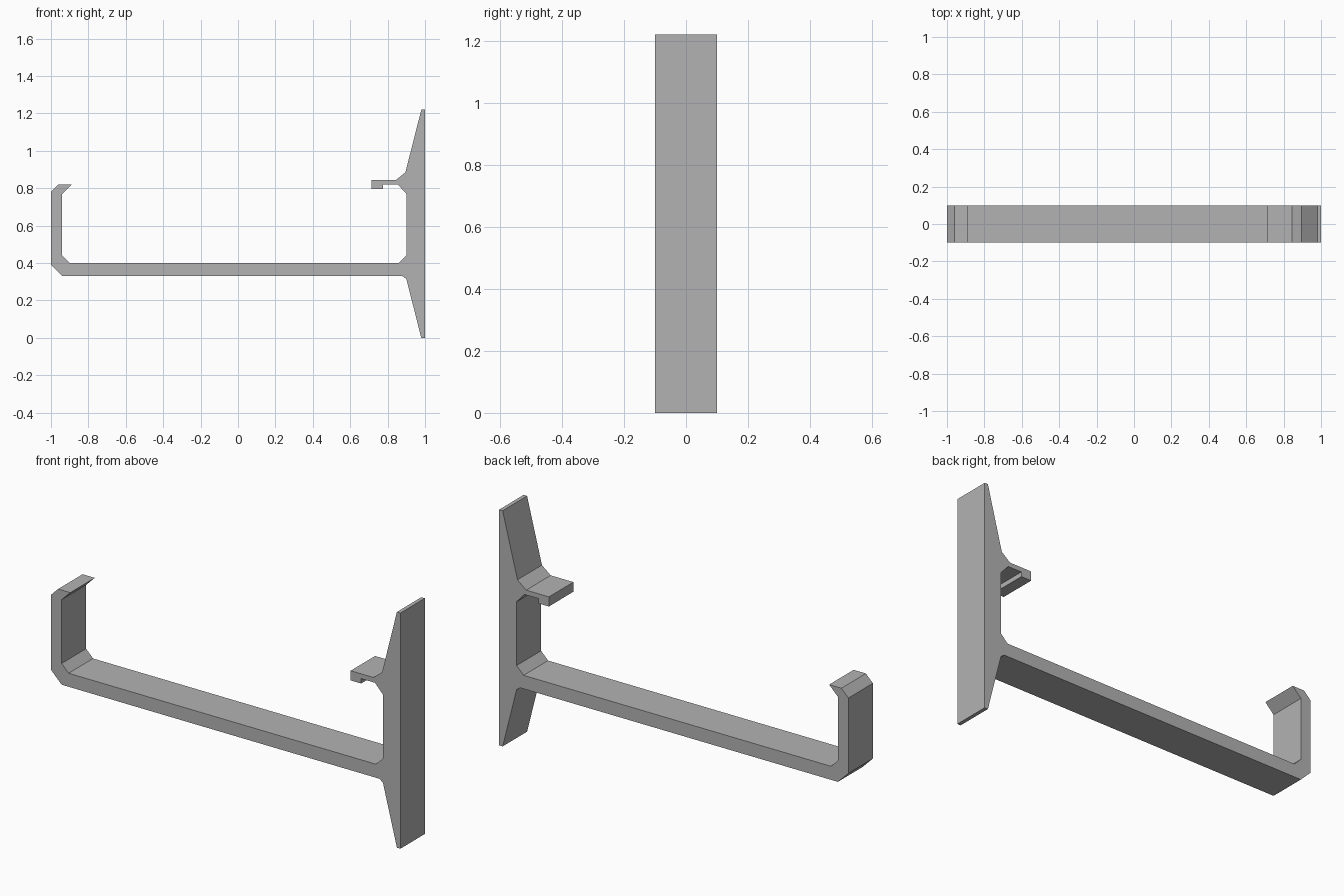
import bpy
import bmesh

cube = bpy.data.objects.get("Cube")
if cube:
    bpy.data.objects.remove(cube, do_unlink=True)

HALF_WIDTH = 0.1

grey = bpy.data.materials.new("plain grey")
grey.use_nodes = True
colour = (0.45, 0.45, 0.45, 1)
grey.diffuse_color = colour
grey.node_tree.nodes["Principled BSDF"].inputs["Base Color"].default_value = colour

# Tapered mounting plate, lower half
plate_bottom = [(1, 0), (0.98, 0), (0.9, 0.315), (0.88, 0.33)]
# Outer side of the arm and the hooked end
arm_outside = [(-0.94, 0.33), (-1, 0.39), (-1, 0.78), (-0.96, 0.82), (-0.89, 0.82)]
# Inner side of the hook and the tray
tray_inside = [(-0.94, 0.77), (-0.94, 0.44), (-0.9, 0.4),
               (0.86, 0.4), (0.9, 0.44), (0.9, 0.77)]
# Retaining clip with its small downward lip
clip = [(0.855, 0.82), (0.775, 0.82), (0.775, 0.795), (0.715, 0.795),
        (0.715, 0.845), (0.845, 0.845)]
# Tapered mounting plate, upper half
plate_top = [(0.895, 0.885), (0.98, 1.22), (1, 1.22)]


def extrude_profile(name, points, material):
    """Extrude an x-z outline along y, centred on y = 0."""
    bm = bmesh.new()
    outline = bm.faces.new([bm.verts.new((x, -HALF_WIDTH, z)) for x, z in points])
    result = bmesh.ops.extrude_face_region(bm, geom=[outline], use_keep_orig=True)
    moved = [v for v in result["geom"] if isinstance(v, bmesh.types.BMVert)]
    bmesh.ops.translate(bm, verts=moved, vec=(0, 2 * HALF_WIDTH, 0))
    bmesh.ops.recalc_face_normals(bm, faces=bm.faces)
    mesh = bpy.data.meshes.new(name)
    bm.to_mesh(mesh)
    bm.free()
    mesh.materials.append(material)
    obj = bpy.data.objects.new(name, mesh)
    bpy.context.collection.objects.link(obj)
    return obj


# One continuous moulded bracket
extrude_profile("wall_bracket",
                plate_bottom + arm_outside + tray_inside + clip + plate_top, grey)
